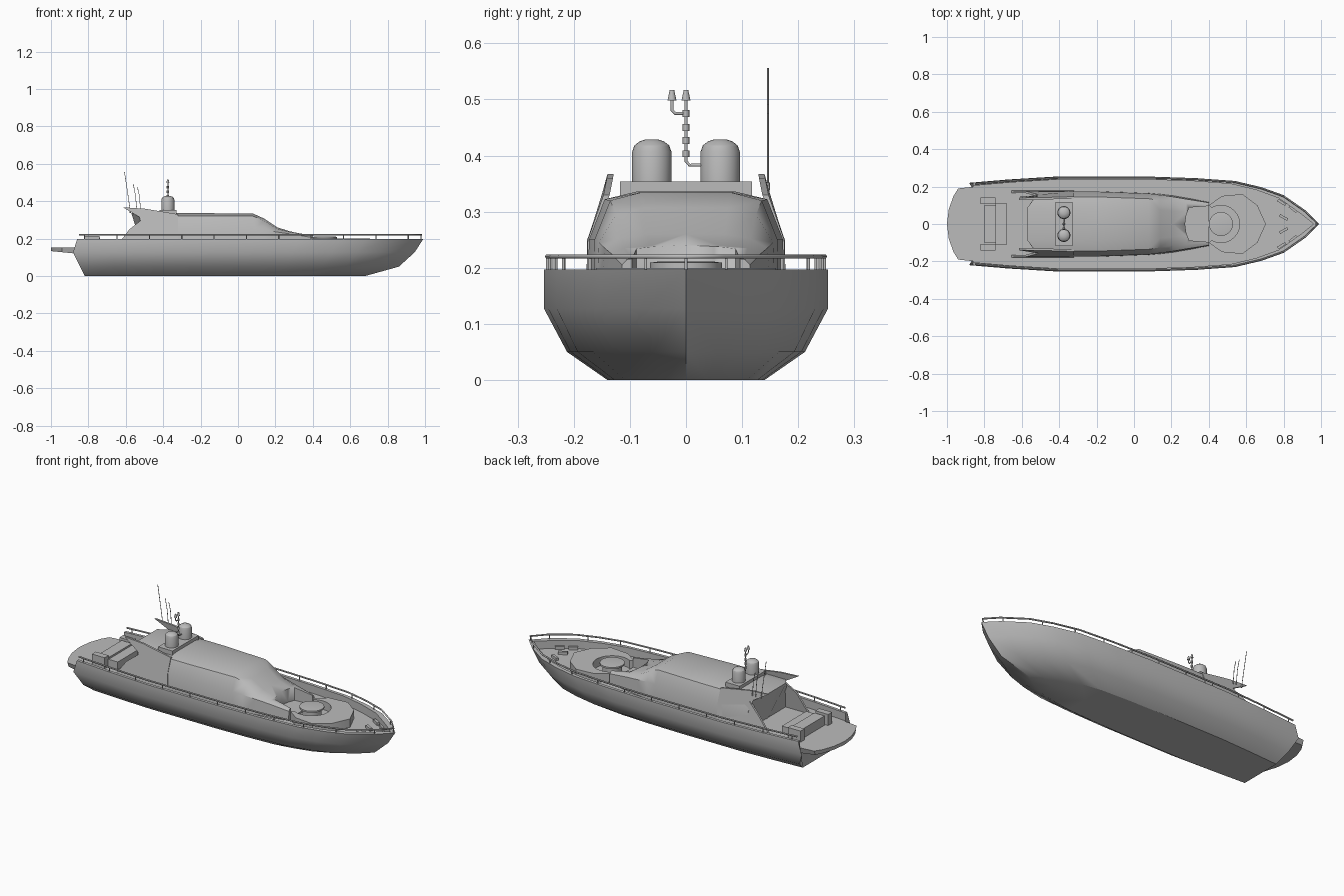
import bpy, bmesh, math
from mathutils import Vector

if "Cube" in bpy.data.objects:
    bpy.data.objects.remove(bpy.data.objects["Cube"], do_unlink=True)

grey = bpy.data.materials.new("plain grey")
grey.use_nodes = True
COLOUR = (0.5, 0.5, 0.5, 1)
grey.diffuse_color = COLOUR
grey.node_tree.nodes["Principled BSDF"].inputs["Base Color"].default_value = COLOUR

DECK = 0.152
RIM = 0.197


def finish(name, bm, smooth=30):
    bmesh.ops.remove_doubles(bm, verts=bm.verts, dist=0.0002)
    bmesh.ops.recalc_face_normals(bm, faces=bm.faces)
    me = bpy.data.meshes.new(name)
    bm.to_mesh(me)
    bm.free()
    ob = bpy.data.objects.new(name, me)
    bpy.context.collection.objects.link(ob)
    me.materials.append(grey)
    bpy.ops.object.select_all(action="DESELECT")
    ob.select_set(True)
    bpy.context.view_layer.objects.active = ob
    bpy.ops.object.shade_smooth_by_angle(angle=math.radians(smooth))
    return ob


def loft(name, rows, cap_end=True, smooth=30):
    """Skin half sections (each starting and ending on y = 0) on both sides."""
    bm = bmesh.new()
    for side in (1, -1):
        vs = [[bm.verts.new((x, y * side, z)) for x, y, z in row] for row in rows]
        for a, b in zip(vs, vs[1:]):
            for i in range(len(a) - 1):
                bm.faces.new((a[i], a[i + 1], b[i + 1], b[i]))
        bm.faces.new(vs[0])
        if cap_end:
            bm.faces.new(vs[-1])
    return finish(name, bm, smooth)


def prism(name, low, high, smooth=30):
    """Join two matching closed outlines into a solid."""
    bm = bmesh.new()
    a = [bm.verts.new(p) for p in low]
    b = [bm.verts.new(p) for p in high]
    bm.faces.new(a)
    bm.faces.new(b)
    for i in range(len(a)):
        j = (i + 1) % len(a)
        bm.faces.new((a[i], a[j], b[j], b[i]))
    return finish(name, bm, smooth)


def slab(name, outline, z0, z1):
    return prism(name, [(x, y, z0) for x, y in outline], [(x, y, z1) for x, y in outline])


def box(name, x, y, z0, z1, sx, sy, turn=0):
    c, s = math.cos(turn), math.sin(turn)
    pts = [(u * sx / 2, v * sy / 2) for u, v in ((-1, -1), (1, -1), (1, 1), (-1, 1))]
    return slab(name, [(x + u * c - v * s, y + u * s + v * c) for u, v in pts], z0, z1)


def lathe(name, x, y, profile, sides=24):
    bm = bmesh.new()
    rings = [[bm.verts.new((x + r * math.cos(math.tau * i / sides),
                            y + r * math.sin(math.tau * i / sides), z))
              for i in range(sides)] for r, z in profile]
    for a, b in zip(rings, rings[1:]):
        for i in range(sides):
            j = (i + 1) % sides
            bm.faces.new((a[i], a[j], b[j], b[i]))
    bm.faces.new(rings[0])
    bm.faces.new(rings[-1])
    return finish(name, bm)


def tube(name, points, radius):
    cu = bpy.data.curves.new(name, "CURVE")
    cu.dimensions = "3D"
    cu.bevel_depth = radius
    cu.bevel_resolution = 1
    cu.use_fill_caps = True
    sp = cu.splines.new("POLY")
    sp.points.add(len(points) - 1)
    for p, co in zip(sp.points, points):
        p.co = (*co, 1)
    cu.materials.append(grey)
    ob = bpy.data.objects.new(name, cu)
    bpy.context.collection.objects.link(ob)
    return ob


# Hull: four levels sharing one plan curve, with bulwark and sunken deck
PLAN = [(-0.86, 0.87), (-0.65, 0.94), (-0.4, 1), (0.1, 1), (0.33, 0.97), (0.54, 0.91),
        (0.68, 0.78), (0.8, 0.61), (0.92, 0.28), (0.99, 0)]
LEVELS = [(0.0, -0.82, 0.68, 0.14), (0.05, -0.845, 0.86, 0.212),
          (0.127, -0.882, 0.945, 0.253), (RIM, -0.86, 0.99, 0.253)]
rows = []
for px, f in PLAN:
    t = (px + 0.86) / 1.85
    row = [(s + (e - s) * t, w * f, z) for z, s, e, w in LEVELS]
    inner_x = -0.86 + 1.82 * t
    inner_y = max(0, 0.253 * f - 0.016)
    row = [(row[0][0], 0, 0)] + row
    row += [(inner_x, inner_y, RIM), (inner_x, inner_y, DECK), (inner_x, 0, DECK)]
    rows.append(row)
loft("hull", rows, cap_end=False)

# Swim platform
half = [(-0.85, 0.2), (-0.94, 0.19), (-0.965, 0.15), (-0.99, 0.08), (-1.0, 0.0)]
plat = half + [(x, -y) for x, y in half[-2::-1]]
prism("swim_platform", [(x, y * 0.95, 0.118 + 0.1 * (-0.85 - x)) for x, y in plat],
      [(x, y, DECK) for x, y in plat])


# Cabin: x, base width, waist width and height, roof edge width and height, crown
STATIONS = [(-0.51, 0.175, 0.173, 0.25, 0.145, 0.322, 0.336),
            (-0.2, 0.175, 0.173, 0.25, 0.145, 0.322, 0.336),
            (0.08, 0.165, 0.163, 0.25, 0.135, 0.32, 0.334),
            (0.14, 0.16, 0.155, 0.245, 0.125, 0.295, 0.307),
            (0.21, 0.152, 0.145, 0.235, 0.115, 0.252, 0.26),
            (0.28, 0.14, 0.133, 0.225, 0.11, 0.235, 0.238),
            (0.40, 0.117, 0.114, 0.205, 0.105, 0.215, 0.219)]
rows = []
for i, (x, w0, w1, z1, w2, z2, z3) in enumerate(STATIONS):
    back = 0.06 if i == 0 else 0
    rows.append([(x, 0, DECK - 0.01), (x, w0, DECK - 0.01), (x, w1, z1),
                 (x - back * 0.3, w2, z2), (x - back, w2 * 0.6, z3), (x - back, 0, z3)])
cabin = loft("cabin", rows, smooth=35)

# Curved lounge recess in the front of the cabin
recess = [(0.45, 0.1), (0.295, 0.088), (0.28, 0.05), (0.273, 0), (0.28, -0.05),
          (0.295, -0.088), (0.45, -0.1)]
cutter = slab("recess_cutter", recess, DECK + 0.01, 0.4)
cutter.hide_render = True
bpy.context.view_layer.objects.active = cabin
cut = cabin.modifiers.new("recess", "BOOLEAN")
cut.operation = "DIFFERENCE"
cut.object = cutter
bpy.ops.object.modifier_apply(modifier=cut.name)
bpy.data.objects.remove(cutter, do_unlink=True)

# Swept side wings at the back of the cabin
WING = [(-0.655, DECK, 0.178), (-0.58, 0.25, 0.176), (-0.51, 0.305, 0.157),
        (-0.615, 0.367, 0.14), (-0.5, 0.36, 0.141), (-0.32, 0.33, 0.147),
        (-0.32, 0.25, 0.175), (-0.32, DECK, 0.178)]
for side, label in ((1, "left"), (-1, "right")):
    prism(label + "_wing", [(x, side * y, z) for x, z, y in WING],
          [(x, side * (y - 0.011), z) for x, z, y in WING])

# Radar plinth, domes and signal mast
MX = -0.375
box("radar_plinth", MX, 0, 0.325, 0.354, 0.09, 0.235)
for y, label in ((0.061, "left"), (-0.061, "right")):
    lathe(label + "_dome", MX, y, [(0.035, 0.35), (0.035, 0.407), (0.031, 0.418),
                                   (0.022, 0.425), (0.01, 0.429)])
tube("mast", [(MX, 0.03, 0.383), (MX, 0.006, 0.383), (MX, 0, 0.39), (MX, 0, 0.505)], 0.003)
tube("mast_arm", [(MX, 0, 0.475), (MX, -0.019, 0.475), (MX, -0.025, 0.481),
                  (MX, -0.025, 0.505)], 0.003)
for z in (0.403, 0.427, 0.45, 0.475):
    lathe("mast_collar", MX, 0, [(0.006, z - 0.006), (0.006, z + 0.006)], 12)
for y in (0, -0.025):
    lathe("mast_light", MX, y, [(0.008, 0.498), (0.004, 0.517)], 12)

# Whip antennas on the left wing
for x0, x1, top in ((-0.575, -0.607, 0.556), (-0.54, -0.56, 0.492), (-0.52, -0.538, 0.475)):
    tube("antenna", [(x0, 0.146, 0.34), (x0 * 0.6 + x1 * 0.4, 0.146, 0.43),
                     (x1, 0.146, top)], 0.0016)
    lathe("antenna_foot", x0, 0.146, [(0.004, 0.338), (0.004, 0.352)], 8)


# Guard rails and posts following the bulwark
def rail_point(x):
    for (xa, fa), (xb, fb) in zip(PLAN, PLAN[1:]):
        if xa <= x <= xb:
            return (x, 0.253 * (fa + (fb - fa) * (x - xa) / (xb - xa)) - 0.006)


xs = [-0.85] + [p[0] for p in PLAN[1:-1]]
left = [rail_point(x) for x in xs]
path = left + [(0.98, 0)] + [(x, -y) for x, y in left[::-1]]
tube("guard_rail", [(x, y, 0.22) for x, y in path], 0.0045)
for i in range(11):
    x, y = rail_point(-0.82 + i * 0.173)
    for side in (1, -1):
        tube("rail_post", [(x, side * y, RIM - 0.003), (x, side * y, 0.22)], 0.003)
tube("bow_post", [(0.978, 0, RIM - 0.003), (0.978, 0, 0.22)], 0.003)

# Foredeck lounge: horseshoe seat around a round table
CX = 0.465
outer = [(0.4, 0.1), (0.47, 0.15), (0.58, 0.16), (0.66, 0.1), (0.705, 0.0)]
outer += [(x, -y) for x, y in outer[-2::-1]]
inner = [(CX + 0.1 * math.cos(a), 0.1 * math.sin(a))
         for a in (math.radians(-120 + 15 * i) for i in range(17))]
slab("bow_seat", outer + inner, DECK - 0.005, 0.2)
lathe("bow_table", CX, 0, [(0.05, DECK), (0.05, 0.2), (0.064, 0.2), (0.064, 0.209),
                           (0.05, 0.211)], 32)

# Deck fittings near the bow
for side in (1, -1):
    for x, y, turn in ((0.79, 0.115, -0.55), (0.8, 0.035, -0.5), (0.85, 0.08, -0.65)):
        box("deck_cleat", x, side * y, DECK - 0.003, DECK + 0.016, 0.05, 0.014, side * turn)

# Aft lounge: table, bench and arms
box("aft_table", -0.77, 0, DECK - 0.003, 0.205, 0.065, 0.2)
box("aft_bench", -0.71, 0, DECK - 0.003, 0.195, 0.06, 0.22)
for side in (1, -1):
    box("aft_arm", -0.78, side * 0.124, DECK - 0.003, 0.215, 0.08, 0.035)
